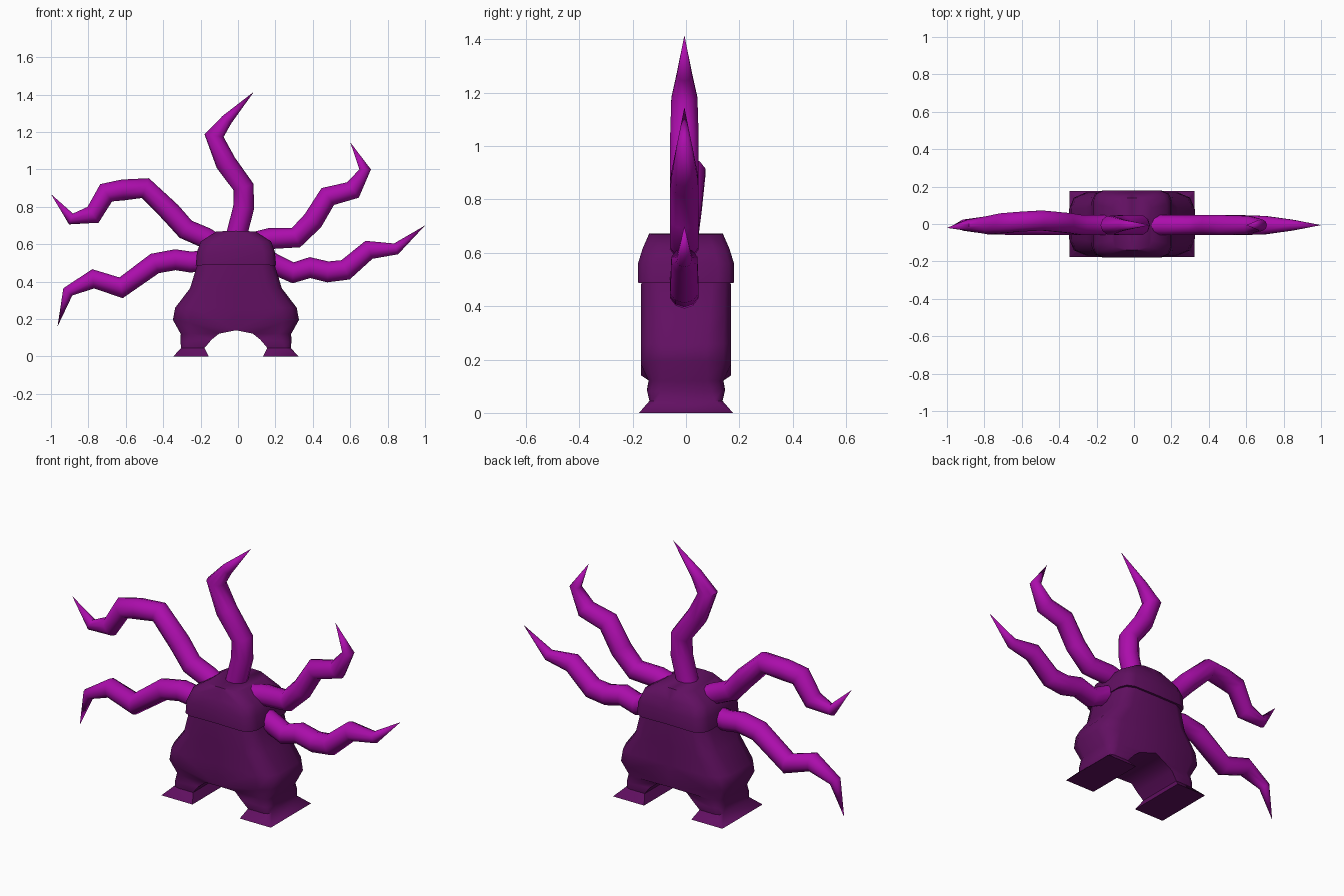
import bpy, bmesh, math
from mathutils import Vector

if "Cube" in bpy.data.objects:
    bpy.data.objects.remove(bpy.data.objects["Cube"], do_unlink=True)


def material(name, rgb):
    m = bpy.data.materials.new(name)
    m.use_nodes = True
    m.diffuse_color = (*rgb, 1)
    m.node_tree.nodes["Principled BSDF"].inputs["Base Color"].default_value = (*rgb, 1)
    return m


DARK = material("dark purple", (0.12, 0.005, 0.12))
BRIGHT = material("bright purple", (0.41, 0.004, 0.41))
CENTRE = -0.011
AXIS_Y = -0.006


def finish(bm, name, mat, angle):
    bmesh.ops.remove_doubles(bm, verts=bm.verts, dist=0.0002)
    bmesh.ops.recalc_face_normals(bm, faces=bm.faces)
    me = bpy.data.meshes.new(name)
    bm.to_mesh(me)
    bm.free()
    me.materials.append(mat)
    me.shade_smooth()
    me.set_sharp_from_angle(angle=math.radians(angle))
    ob = bpy.data.objects.new(name, me)
    bpy.context.collection.objects.link(ob)
    return ob


def half_ring(outer, oz, inner, iz, depth, chamfer):
    """Half of a rounded rectangle, from the inner back round to the inner front."""
    c = chamfer
    side = [(inner, depth), (outer - c, depth), (outer - 0.3 * c, depth - 0.3 * c), (outer, depth - c)]
    pts = side + [(x, -y) for x, y in reversed(side)]
    slope = (oz - iz) / (outer - inner)
    return [(x, y, iz + slope * (x - inner)) for x, y in pts]


def symmetric_loft(name, rings, angle):
    """Loft half rings on both sides; the inner wall opens up where the legs part."""
    bm = bmesh.new()
    for s in (1, -1):
        loops = [[bm.verts.new((CENTRE + s * x, y, z)) for x, y, z in half_ring(*r)] for r in rings]
        for k in range(len(loops) - 1):
            a, b = loops[k], loops[k + 1]
            n = len(a)
            joined = rings[k][2] == 0 and rings[k + 1][2] == 0
            for i in range(n - 1 if joined else n):
                j = (i + 1) % n
                bm.faces.new((a[i], a[j], b[j], b[i]))
        bm.faces.new(loops[0])
        bm.faces.new(loops[-1])
    return finish(bm, name, DARK, angle)


# Body with two flared legs: outer x, outer z, inner x, inner z, half depth, chamfer
symmetric_loft("body_and_legs", [
    (0.20, 0.52, 0, 0.52, 0.165, 0.07),
    (0.21, 0.48, 0, 0.48, 0.168, 0.07),
    (0.245, 0.365, 0, 0.365, 0.168, 0.08),
    (0.325, 0.26, 0, 0.26, 0.168, 0.09),
    (0.337, 0.195, 0, 0.14, 0.168, 0.09),
    (0.295, 0.12, 0.09, 0.122, 0.14, 0.06),
    (0.297, 0.08, 0.13, 0.09, 0.146, 0.05),
    (0.293, 0.045, 0.168, 0.045, 0.137, 0.03),
    (0.335, 0, 0.145, 0, 0.176, 0),
], 50)

# Head cap that overhangs the waist
symmetric_loft("head_cap", [
    (0.19, 0.49, 0, 0.49, 0.16, 0.06),
    (0.215, 0.487, 0, 0.49, 0.18, 0.06),
    (0.208, 0.56, 0, 0.56, 0.18, 0.06),
    (0.188, 0.615, 0, 0.615, 0.163, 0.06),
    (0.105, 0.668, 0, 0.672, 0.138, 0.05),
], 50)


def tentacle(name, path, bow=(), radius=0.056, sides=10):
    """Tube along a crooked path in the xz plane, tapering to a point."""
    bm = bmesh.new()
    pts = [Vector((x, AXIS_Y, z)) for x, z in path]
    for i, y in bow:
        pts[i].y += y
    last = len(pts) - 1
    loops = []
    for i, p in enumerate(pts):
        before = (p - pts[max(i - 1, 0)]).normalized()
        after = (pts[min(i + 1, last)] - p).normalized()
        along = (before + after).normalized()
        across = along.cross(Vector((0, 1, 0))).normalized()
        r = radius * {0: 0, 1: 0.55, 2: 0.92}.get(last - i, 1)
        loops.append([bm.verts.new(p + across * r * math.cos(t) + Vector((0, r * math.sin(t), 0)))
                      for t in (math.tau * k / sides for k in range(sides))])
    for a, b in zip(loops, loops[1:]):
        for i in range(sides):
            j = (i + 1) % sides
            bm.faces.new((a[i], a[j], b[j], b[i]))
    bm.faces.new(loops[0])
    return finish(bm, name, BRIGHT, 60)


# Five tentacles
tentacle("top_tentacle", [
    (-0.01, 0.64), (0.03, 0.795), (0.03, 0.905), (-0.065, 1.035),
    (-0.128, 1.18), (-0.06, 1.265), (0.085, 1.415)])
tentacle("upper_left_tentacle", [
    (0.09, 0.61), (0.17, 0.63), (0.31, 0.635), (0.40, 0.725),
    (0.48, 0.855), (0.615, 0.89), (0.68, 1.0), (0.6, 1.145)])
tentacle("lower_left_tentacle", [
    (0.17, 0.505), (0.295, 0.447), (0.385, 0.475), (0.48, 0.452),
    (0.575, 0.463), (0.70, 0.57), (0.845, 0.575), (1.0, 0.70)])
tentacle("upper_right_tentacle", [
    (-0.12, 0.60), (-0.175, 0.635), (-0.28, 0.68), (-0.36, 0.77), (-0.495, 0.90),
    (-0.615, 0.89), (-0.705, 0.875), (-0.775, 0.757), (-0.893, 0.735), (-1.0, 0.868)],
    bow=((3, 0.012), (4, 0.025), (5, 0.018), (6, 0.01), (9, -0.015)))
tentacle("lower_right_tentacle", [
    (-0.18, 0.51), (-0.255, 0.505), (-0.335, 0.517), (-0.445, 0.497),
    (-0.625, 0.367), (-0.775, 0.415), (-0.91, 0.345), (-0.965, 0.16)])
